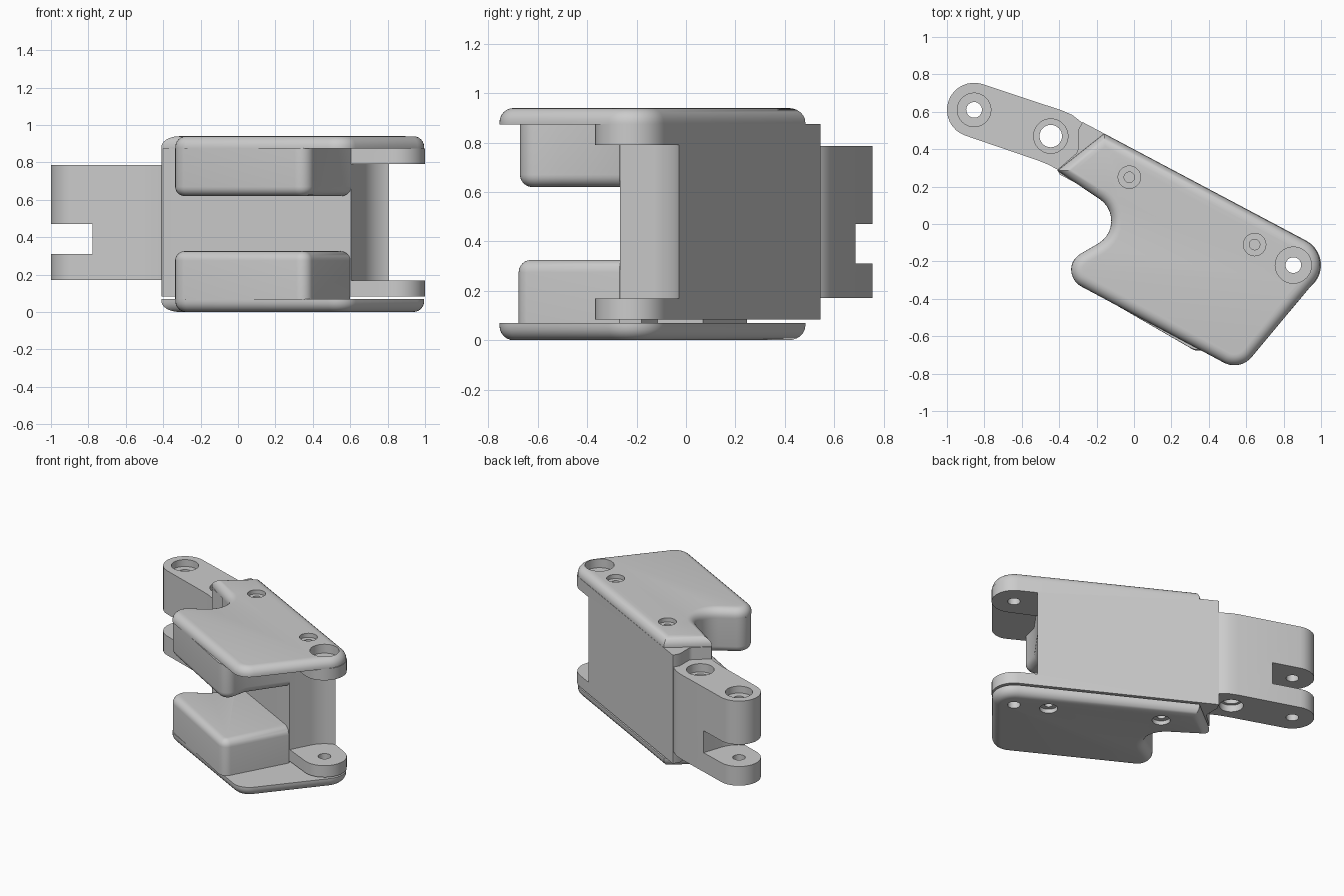
import bpy, bmesh
from math import sin, cos, pi, radians, tan
from mathutils import Vector, Matrix

if "Cube" in bpy.data.objects:
    bpy.data.objects.remove(bpy.data.objects["Cube"])

HINGE = Vector((0.852, -0.22))        # pin at the right end
TIP = Vector((-0.855, 0.61))          # pin at the left end
KNUCKLE = Vector((-0.445, 0.47))      # middle pin
D = Vector((0.883, -0.469)).normalized()
L = Vector((-0.946, 0.323)).normalized()


def local(origin, d, pts):
    """Map (along, across) pairs to plan coordinates."""
    n = Vector((-d.y, d.x))
    return [tuple(origin + d * a + n * b) for a, b in pts]


def arc(r, a0, a1, steps=16):
    return [(r * cos(radians(a0 + (a1 - a0) * i / steps)),
             r * sin(radians(a0 + (a1 - a0) * i / steps))) for i in range(steps + 1)]


def fillet(corners, steps=10):
    """Round each (x, y, radius) corner of a closed outline."""
    out = []
    for i, (x, y, r) in enumerate(corners):
        p = Vector((x, y))
        if r == 0:
            out.append((x, y))
            continue
        u = (Vector(corners[i - 1][:2]) - p).normalized()
        v = (Vector(corners[(i + 1) % len(corners)][:2]) - p).normalized()
        half = u.angle(v) / 2
        c = p + (u + v).normalized() * (r / sin(half))
        t = r / tan(half)
        s, e = p + u * t - c, p + v * t - c
        sweep = s.angle(e)
        for k in range(steps + 1):
            f = k / steps
            q = c + (s * sin((1 - f) * sweep) + e * sin(f * sweep)) / sin(sweep)
            out.append((q.x, q.y))
    return out


def prism(name, pts, z0, z1, top=0, bottom=0, matrix=None):
    """Extrude an outline; optionally round its top or bottom rim."""
    bm = bmesh.new()
    face = bm.faces.new([bm.verts.new((x, y, z0)) for x, y in pts])
    ext = bmesh.ops.extrude_face_region(bm, geom=[face], use_keep_orig=True)
    bmesh.ops.translate(bm, vec=(0, 0, z1 - z0),
                        verts=[g for g in ext["geom"] if isinstance(g, bmesh.types.BMVert)])
    bmesh.ops.recalc_face_normals(bm, faces=bm.faces[:])
    for radius, z in ((top, z1), (bottom, z0)):
        if radius:
            rim = [e for e in bm.edges if all(abs(v.co.z - z) < 1e-5 for v in e.verts)]
            bmesh.ops.bevel(bm, geom=rim, offset=radius, segments=6, profile=0.5,
                            affect='EDGES', clamp_overlap=False)
    if matrix:
        bm.transform(matrix)
    bmesh.ops.recalc_face_normals(bm, faces=bm.faces[:])
    mesh = bpy.data.meshes.new(name)
    bm.to_mesh(mesh)
    bm.free()
    ob = bpy.data.objects.new(name, mesh)
    bpy.context.collection.objects.link(ob)
    return ob


def select(ob):
    bpy.ops.object.select_all(action='DESELECT')
    ob.select_set(True)
    bpy.context.view_layer.objects.active = ob


def cut(ob, cutter):
    mod = ob.modifiers.new("cut", 'BOOLEAN')
    mod.operation, mod.solver, mod.object = 'DIFFERENCE', 'EXACT', cutter
    select(ob)
    bpy.ops.object.modifier_apply(modifier=mod.name)
    bpy.data.objects.remove(cutter, do_unlink=True)


def hole(ob, centre, r, z0, z1):
    ring = arc(r, 0, 360, 32)[:-1]
    cut(ob, prism("hole_cutter", [(centre[0] + x, centre[1] + y) for x, y in ring], z0, z1))


def slot(ob, centre, d, z0, z1):
    """Knuckle clearance: a flat wall turning into a quarter arc."""
    pts = [(-0.196, -0.3)] + arc(0.196, 180, 100) + [(0, 0.3), (0.35, 0.3), (0.35, -0.3)]
    cut(ob, prism("slot_cutter", local(centre, d, pts), z0, z1))


# Main body with two hinge ears
body_pts = local(HINGE, D, arc(0.148, -90, 90)) + [(-0.275, 0.545)]
body_pts += fillet([(-0.30, 0.50, 0), (-0.30, 0.385, 0.04), (-0.41, 0.29, 0)])
body_pts += local(HINGE, D, [(-1.33, -0.158), (-0.2, -0.158)])
body = prism("main_body", body_pts, 0.083, 0.875)
slot(body, HINGE, D, 0.168, 0.79)
hole(body, HINGE, 0.042, 0, 1)

# Shallow rounded recess on the back face
N = Vector((-D.y, D.x))
frame = Matrix(((D.x, 0, N.x, HINGE.x), (D.y, 0, N.y, HINGE.y), (0, 1, 0, 0), (0, 0, 0, 1)))
panel = fillet([(-1.254, 0.168, 0.045), (-0.19, 0.168, 0.045),
                (-0.19, 0.786, 0.045), (-1.254, 0.786, 0.045)])
cut(body, prism("panel_cutter", panel, 0.132, 0.25, matrix=frame))

# Forked link at the left end
link_pts = local(TIP, L, arc(0.145, -90, 90))
link_pts += [(-0.52, 0.342), (-0.46, 0.318), (-0.40, 0.287), (-0.2, 0.35),
             (-0.275, 0.54), (-0.33, 0.583), (-0.385, 0.607)]
link = prism("forked_link", link_pts, 0.17, 0.787)
slot(link, TIP, L, 0.31, 0.47)
hole(link, TIP, 0.042, 0, 1)
hole(link, TIP, 0.09, 0.737, 1)
hole(link, KNUCKLE, 0.06, 0, 1)
hole(link, KNUCKLE, 0.092, 0.727, 1)
hole(link, KNUCKLE, 0.08, 0, 0.22)

# Cover plates above and below
plate_pts = fillet([(-0.41, 0.285, 0), (-0.16, 0.483, 0), (1.077, -0.175, 0.146),
                    (0.566, -0.787, 0.12), (-0.441, -0.249, 0.1), (0.003, 0.008, 0.14)])
plates = [prism("top_plate", plate_pts, 0.874, 0.94, top=0.058),
          prism("bottom_plate", plate_pts, 0, 0.07, bottom=0.058)]
SCREWS = ((-0.025, 0.25), (0.645, -0.11))
hole(plates[0], HINGE, 0.097, 0.8, 1)
hole(plates[1], HINGE, 0.042, -0.1, 0.2)
for plate, z0, z1 in ((plates[0], 0.91, 1), (plates[1], -0.1, 0.03)):
    for s in SCREWS:
        hole(plate, s, 0.028, z0 - 0.1, z1 + 0.1)
        hole(plate, s, 0.06, z0, z1)

# Inner pads between plates and body
pad_left = [(-0.425, -0.243, 0.09), (0.003, 0.008, 0.14), (-0.25, 0.18, 0),
            (-0.1, 0.2, 0), (0.58, -0.18, 0)]
lower = fillet(pad_left + [(0.60, -0.27, 0), (0.365, -0.70, 0.06)])
upper = fillet(pad_left + [(0.605, -0.27, 0), (0.43, -0.515, 0), (0.385, -0.71, 0.07)])
pads = [prism("lower_pad", lower, 0.068, 0.325, top=0.05),
        prism("upper_pad", upper, 0.62, 0.876, bottom=0.05)]

# Thin spacer in the gap over the bottom plate
spacer = prism("spacer", local(HINGE, D, [(-0.77, -0.15), (-0.39, -0.15),
                                          (-0.39, 0.12), (-0.77, 0.12)]), 0.065, 0.086)

for ob in [body, link, spacer] + plates + pads:
    select(ob)
    bpy.ops.object.shade_smooth_by_angle(angle=radians(32))
